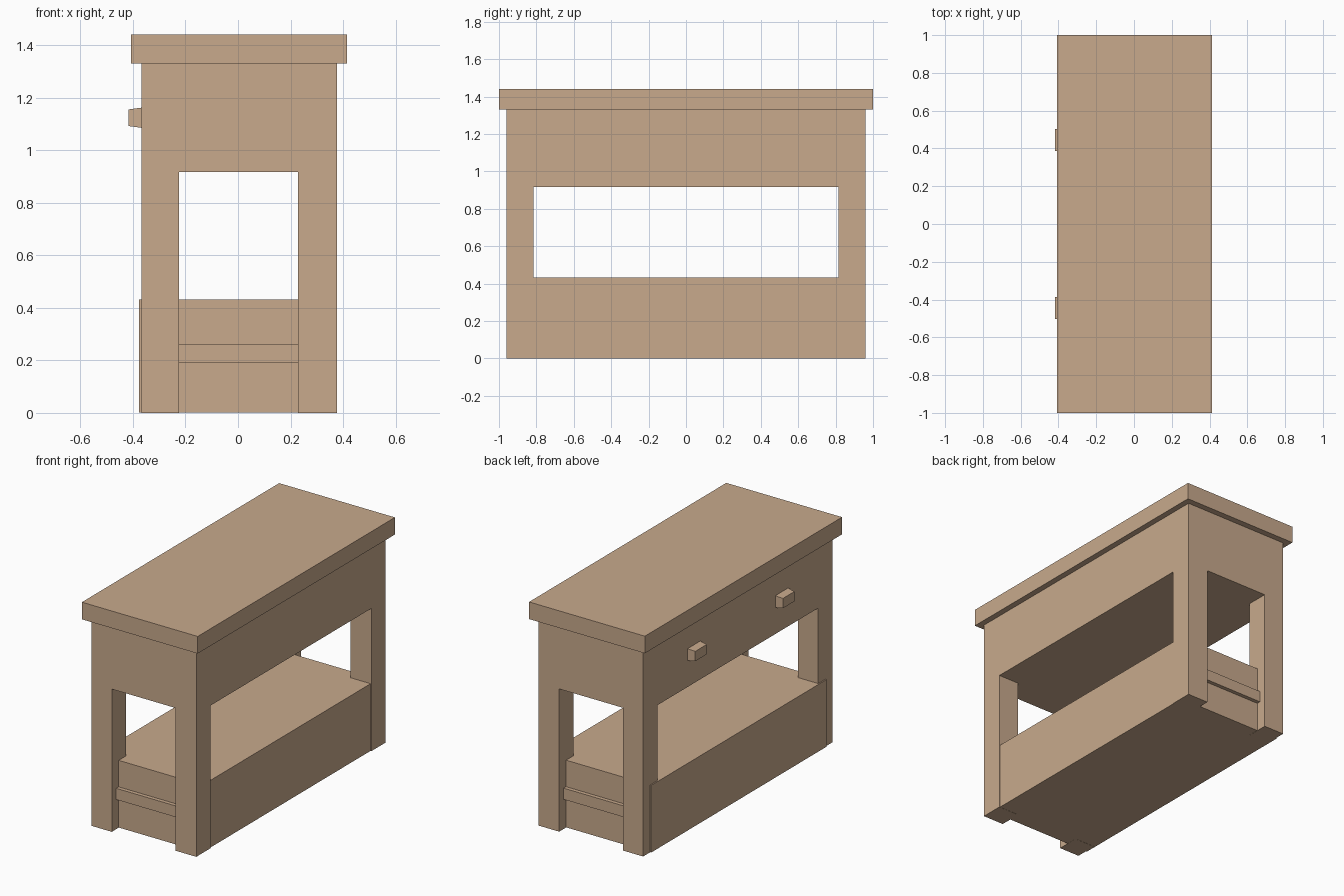
import bpy

if "Cube" in bpy.data.objects:
    bpy.data.objects.remove(bpy.data.objects["Cube"])

wood = bpy.data.materials.new("tan_wood")
wood.diffuse_color = (0.58, 0.40, 0.265, 1)
wood.use_nodes = True
wood.node_tree.nodes["Principled BSDF"].inputs["Base Color"].default_value = wood.diffuse_color


def mesh(name, verts, faces):
    me = bpy.data.meshes.new(name)
    me.from_pydata(verts, [], faces)
    me.materials.append(wood)
    ob = bpy.data.objects.new(name, me)
    bpy.context.collection.objects.link(ob)
    return ob


FACES = [(0, 1, 3, 2), (4, 6, 7, 5), (0, 4, 5, 1),
         (2, 3, 7, 6), (0, 2, 6, 4), (1, 5, 7, 3)]


def box(name, x, y, z, inset=0.0):
    """Box from ranges; inset narrows the -x end in y and z."""
    verts = []
    for i in (0, 1):
        d = inset if i == 0 else 0
        for yy in (y[0] + d, y[1] - d):
            for zz in (z[0] + d, z[1] - d):
                verts.append((x[i], yy, zz))
    return mesh(name, verts, FACES)


# Overhanging top and drawer case
box("table_top", (-0.408, 0.414), (-1, 1), (1.33, 1.44))
box("drawer_case", (-0.368, 0.376), (-0.96, 0.96), (0.916, 1.33))

# Low storage box between the legs
box("lower_box", (-0.376, 0.371), (-0.89, 0.89), (0.001, 0.432))

for s, end in ((-1, "front"), (1, "back")):
    def span(a, b):
        return tuple(sorted((s * a, s * b)))
    # Corner legs
    box(end + "_left_leg", (-0.368, -0.224), span(0.815, 0.96), (0, 0.916))
    box(end + "_right_leg", (0.228, 0.376), span(0.815, 0.96), (0, 0.916))
    # Raised rail on the box end
    box(end + "_rail", (-0.23, 0.234), span(0.88, 0.915), (0.19, 0.262))
    # Tapered drawer pull
    box(end + "_drawer_pull", (-0.4175, -0.366), span(0.38, 0.51), (1.085, 1.162), 0.007)
